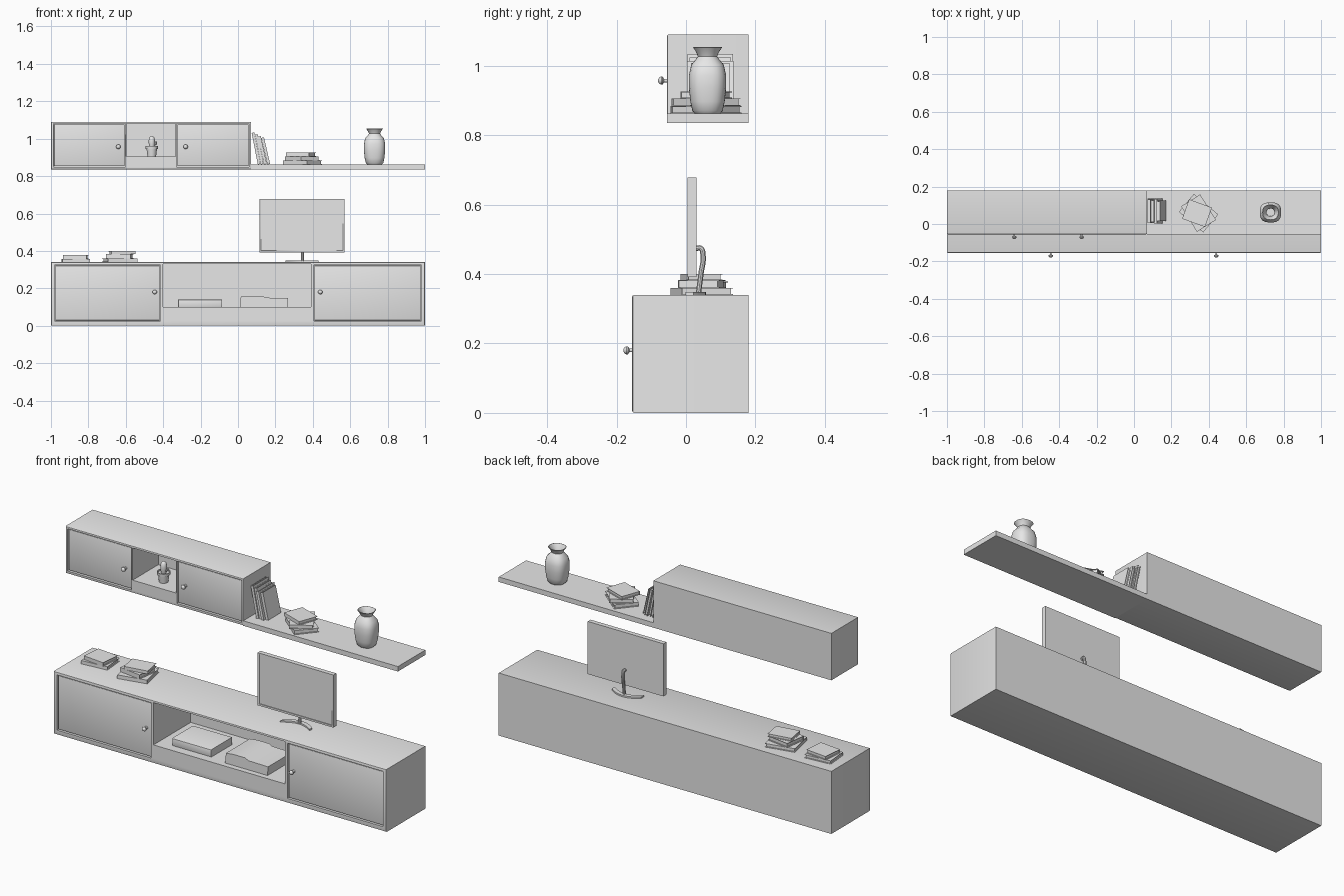
import bpy, bmesh, math
from mathutils import Matrix, Vector

if "Cube" in bpy.data.objects:
    bpy.data.objects.remove(bpy.data.objects["Cube"])

GREY = bpy.data.materials.new("plain_grey")
GREY.use_nodes = True
GREY.diffuse_color = (0.8, 0.8, 0.8, 1)
GREY.node_tree.nodes["Principled BSDF"].inputs["Base Color"].default_value = (0.8, 0.8, 0.8, 1)


def finish(name, bm, matrix=None):
    """Turn a bmesh into a shaded, coloured object."""
    bmesh.ops.recalc_face_normals(bm, faces=bm.faces)
    mesh = bpy.data.meshes.new(name)
    bm.to_mesh(mesh)
    bm.free()
    obj = bpy.data.objects.new(name, mesh)
    bpy.context.collection.objects.link(obj)
    mesh.materials.append(GREY)
    if matrix:
        obj.matrix_world = matrix
    activate(obj)
    bpy.ops.object.shade_smooth_by_angle(angle=math.radians(35))
    return obj


def activate(obj):
    bpy.ops.object.select_all(action="DESELECT")
    obj.select_set(True)
    bpy.context.view_layer.objects.active = obj


def add_box(bm, x, y, z):
    """Add a box given by its (low, high) range on each axis."""
    centre = Vector([sum(r) / 2 for r in (x, y, z)])
    size = [r[1] - r[0] for r in (x, y, z)]
    m = Matrix.Translation(centre) @ Matrix.Diagonal((*size, 1))
    return bmesh.ops.create_cube(bm, size=1, matrix=m)["verts"]


def box(name, x, y, z, front_bevel=0):
    bm = bmesh.new()
    add_box(bm, x, y, z)
    if front_bevel:
        edges = [e for e in bm.edges if all(v.co.y < y[0] + 1e-4 for v in e.verts)]
        bmesh.ops.bevel(bm, geom=edges, offset=front_bevel, segments=2, affect="EDGES", profile=0.5)
    return finish(name, bm)


def lathe(name, profile, matrix, segments=20, lobes=0.0):
    """Revolve (radius, height) points; lobes squares off the wide rings."""
    bm = bmesh.new()
    widest = max(r for r, h in profile)
    rings = []
    for r, h in profile:
        ring = []
        for i in range(segments):
            a = math.tau * i / segments
            rr = r * (1 - lobes * (r / widest) ** 2 * math.cos(4 * a))
            ring.append(bm.verts.new((rr * math.cos(a), rr * math.sin(a), h)))
        rings.append(ring)
    for low, high in zip(rings, rings[1:]):
        for i in range(segments):
            j = (i + 1) % segments
            bm.faces.new((low[i], low[j], high[j], high[i]))
    bm.faces.new(rings[0])
    bm.faces.new(rings[-1])
    return finish(name, bm, matrix)


def carve(obj, x, y, z):
    """Cut a box-shaped opening."""
    cutter = box("cutter", x, y, z)
    cutter.hide_render = True
    mod = obj.modifiers.new("opening", "BOOLEAN")
    mod.operation, mod.solver, mod.object = "DIFFERENCE", "EXACT", cutter
    activate(obj)
    bpy.ops.object.modifier_apply(modifier=mod.name)
    bpy.data.objects.remove(cutter)


def cabinet(prefix, x, y, z, doors, door_z, niche_x, niche_z, knobs, knob_z):
    body = box(prefix + "_cabinet", x, y, z, front_bevel=0.006)
    front = y[0]
    carve(body, niche_x, (front - 0.05, y[1] - 0.015), niche_z)
    gap = 0.004
    for side, dx, kx in zip(("right", "left"), doors, knobs):
        carve(body, dx, (front - 0.05, front + 0.02), door_z)
        box(f"{prefix}_{side}_door", (dx[0] + gap, dx[1] - gap), (front + 0.005, front + 0.021),
            (door_z[0] + gap, door_z[1] - gap), front_bevel=0.003)
        # round knob on a thin stem, pointing forwards
        place = Matrix.Translation((kx, front + 0.005, knob_z)) @ Matrix.Rotation(math.pi / 2, 4, "X")
        lathe(f"{prefix}_{side}_knob", [(0.008, 0), (0.005, 0.004), (0.005, 0.013), (0.011, 0.017),
                                       (0.012, 0.021), (0.009, 0.027), (0.004, 0.03)], place, 16)


def book(name, centre, size, turn=0, tilt=0):
    """Two covers, a front spine and a recessed page block."""
    w, d, t = (s / 2 for s in size)
    c, e = t * 0.22, 0.005
    bm = bmesh.new()
    add_box(bm, (-w, w), (-d, d), (-t, c - t))
    add_box(bm, (-w, w), (-d, d), (t - c, t))
    add_box(bm, (-w, w), (-d, c - d), (c - t, t - c))
    add_box(bm, (e - w, w - e), (c - d, d - e), (c - t, t - c))
    m = (Matrix.Translation(centre) @ Matrix.Rotation(math.radians(turn), 4, "Z")
         @ Matrix.Rotation(math.radians(tilt), 4, "Y"))
    finish(name, bm, m)


def book_stack(prefix, x, y, z, books):
    for i, (w, d, t, turn, dx) in enumerate(books, 1):
        book(f"{prefix}_book_{i}", (x + dx, y, z + t / 2), (w, d, t), turn)
        z += t


def tube(name, points, radius):
    curve = bpy.data.curves.new(name, "CURVE")
    curve.dimensions = "3D"
    curve.bevel_depth, curve.bevel_resolution, curve.use_fill_caps = radius, 3, True
    spline = curve.splines.new("BEZIER")
    spline.bezier_points.add(len(points) - 1)
    for p, co in zip(spline.bezier_points, points):
        p.co = co
        p.handle_left_type = p.handle_right_type = "AUTO"
    curve.materials.append(GREY)
    obj = bpy.data.objects.new(name, curve)
    bpy.context.collection.objects.link(obj)
    activate(obj)
    bpy.ops.object.convert(target="MESH")
    bpy.ops.object.shade_smooth_by_angle(angle=math.radians(35))


def extrude_x_profile(name, points, y):
    """Extrude an (x, z) outline along y."""
    bm = bmesh.new()
    face = bm.faces.new([bm.verts.new((px, y[0], pz)) for px, pz in points])
    new = bmesh.ops.extrude_face_region(bm, geom=[face])["geom"]
    bmesh.ops.translate(bm, vec=(0, y[1] - y[0], 0),
                        verts=[v for v in new if isinstance(v, bmesh.types.BMVert)])
    return finish(name, bm)


# Cabinets and open shelf
cabinet("lower", (-1, 1), (-0.155, 0.18), (0, 0.34), [(-0.98, -0.415), (0.405, 0.98)], (0.025, 0.325),
        (-0.4, 0.39), (0.1, 0.33), (-0.445, 0.44), 0.18)
cabinet("upper", (-1, 0.07), (-0.055, 0.18), (0.835, 1.09), [(-0.987, -0.602), (-0.328, 0.06)], (0.85, 1.08),
        (-0.595, -0.335), (0.905, 1.08), (-0.64, -0.28), 0.957)
box("open_shelf", (0.07, 1), (-0.055, 0.18), (0.835, 0.862))

# Boxes in the lower niche
box("niche_player", (-0.32, -0.085), (-0.11, 0.07), (0.1, 0.14), front_bevel=0.004)
extrude_x_profile("niche_console", [(0.01, 0.1), (0.265, 0.1), (0.268, 0.148), (0.15, 0.15), (0.13, 0.16),
                                    (0.06, 0.16), (0.015, 0.155)], (-0.125, 0.08))

# Television with a recessed screen, on a curved stand
tv = box("tv_panel", (0.115, 0.57), (0.005, 0.03), (0.392, 0.678))
carve(tv, (0.123, 0.562), (-0.02, 0.009), (0.402, 0.67))
tube("tv_neck", [(0.345, 0.027, 0.473), (0.345, 0.042, 0.474), (0.345, 0.049, 0.455),
                 (0.345, 0.043, 0.4), (0.345, 0.036, 0.345)], 0.008)
bm = bmesh.new()
STEPS = 12
rows = []
for i in range(STEPS + 1):
    u = 2 * i / STEPS - 1
    x, y = 0.343 + 0.088 * u, 0.045 - 0.035 * u * u
    rows.append([bm.verts.new((x, y + dy, z)) for dy, z in
                 ((-0.012, 0.34), (0.012, 0.34), (0.012, 0.348), (-0.012, 0.348))])
for a, b in zip(rows, rows[1:]):
    for k in range(4):
        bm.faces.new((a[k], a[k - 1], b[k - 1], b[k]))
bm.faces.new(rows[0])
bm.faces.new(rows[-1])
finish("tv_foot", bm)

# Flat book stacks: width, depth, thickness, turn, sideways shift
book_stack("lower_right", -0.87, 0.06, 0.34, [(0.15, 0.12, 0.018, 5, 0), (0.125, 0.11, 0.02, -6, 0.003)])
book_stack("lower_middle", -0.632, 0.045, 0.34, [(0.16, 0.15, 0.02, 12, 0), (0.13, 0.12, 0.023, -8, 0),
                                                (0.13, 0.1, 0.017, 10, 0.012)])
book_stack("shelf", 0.345, 0.058, 0.862, [(0.17, 0.125, 0.022, -40, 0), (0.16, 0.12, 0.022, -58, 0),
                                         (0.13, 0.11, 0.019, -20, -0.008)])

# Books leaning on the upper cabinet
for i, (foot, height, depth, lean) in enumerate([(0.106, 0.172, 0.13, 11), (0.122, 0.162, 0.12, 11),
                                                 (0.139, 0.152, 0.135, 12), (0.157, 0.146, 0.11, 13)], 1):
    a, thick = math.radians(lean), 0.015
    cx = foot - height / 2 * math.sin(a) + thick / 2 * math.cos(a)
    cz = 0.862 + height / 2 * math.cos(a) + thick / 2 * math.sin(a)
    book(f"leaning_book_{i}", (cx, 0.07, cz), (height, depth, thick), tilt=90 - lean)

# Vase with a flared, hollow mouth
lathe("vase", [(0.04, 0), (0.048, 0.008), (0.055, 0.035), (0.06, 0.075), (0.06, 0.11), (0.052, 0.14),
               (0.036, 0.157), (0.03, 0.165), (0.036, 0.178), (0.046, 0.191), (0.043, 0.192),
               (0.027, 0.168), (0.022, 0.15), (0.022, 0.12)],
      Matrix.Translation((0.73, 0.062, 0.862)) @ Matrix.Diagonal((1, 0.94, 1, 1)), 24, lobes=0.05)

# Potted cactus in the upper niche
POT = Vector((-0.461, 0.02, 0.905))
lathe("plant_pot", [(0.023, 0), (0.028, 0.04), (0.033, 0.04), (0.034, 0.055), (0.029, 0.055), (0.028, 0.048)],
      Matrix.Translation(POT))
lathe("cactus_stem", [(0.012, 0.045), (0.016, 0.065), (0.017, 0.085), (0.014, 0.1), (0.008, 0.108),
                      (0.002, 0.11)], Matrix.Translation(POT), 16)
tube("cactus_arm", [POT + Vector(p) for p in ((0.01, 0, 0.065), (0.021, 0, 0.067), (0.023, 0, 0.08))], 0.006)
